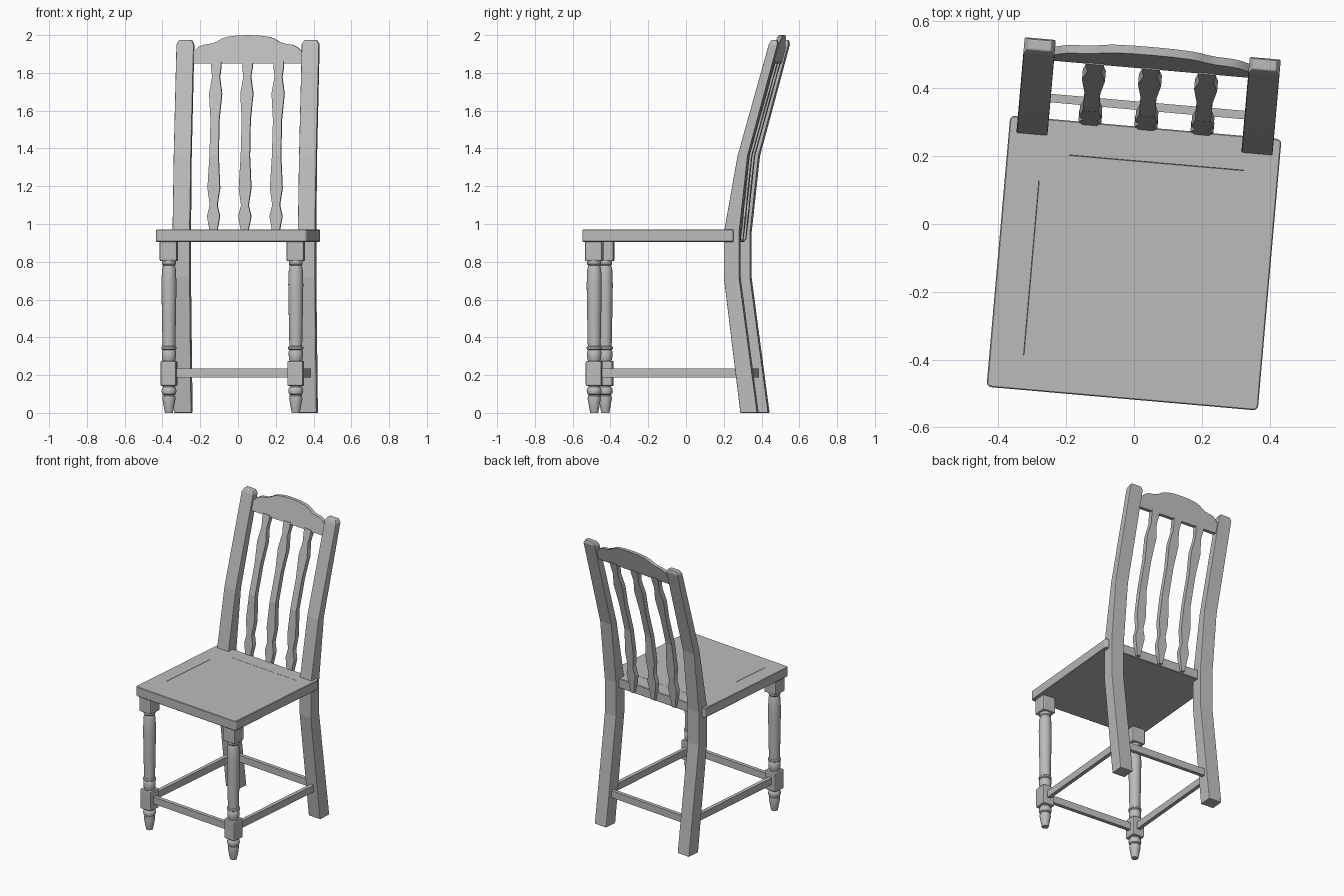
import bpy, bmesh, math
from mathutils import Matrix, Vector

cube = bpy.data.objects.get("Cube")
if cube:
    bpy.data.objects.remove(cube, do_unlink=True)

# One plain grey for the whole chair
grey = bpy.data.materials.new("plain grey")
grey.use_nodes = True
GREY = (0.5, 0.5, 0.5, 1)
grey.diffuse_color = GREY
grey.node_tree.nodes["Principled BSDF"].inputs["Base Color"].default_value = GREY

# The chair stands slightly turned; parts are built square to the seat centre
PLACE = Matrix.Translation((0, -0.115, 0)) @ Matrix.Rotation(math.radians(-5), 4, 'Z')


def finish(name, bm, bevel=0.0, smooth=False):
    bmesh.ops.recalc_face_normals(bm, faces=bm.faces)
    mesh = bpy.data.meshes.new(name)
    bm.to_mesh(mesh)
    bm.free()
    mesh.materials.append(grey)
    obj = bpy.data.objects.new(name, mesh)
    obj.matrix_world = PLACE
    bpy.context.collection.objects.link(obj)
    if bevel:
        mod = obj.modifiers.new("soft edges", 'BEVEL')
        mod.width = bevel
        mod.segments = 2
        mod.limit_method = 'ANGLE'
        mod.angle_limit = math.radians(50)
    if smooth:
        bpy.ops.object.select_all(action='DESELECT')
        obj.select_set(True)
        bpy.context.view_layer.objects.active = obj
        bpy.ops.object.shade_smooth_by_angle(angle=math.radians(35))
    return obj


def loft(name, rings, bevel=0.0, smooth=False):
    """Skin a row of equal-sized point rings and cap both ends."""
    bm = bmesh.new()
    loops = [[bm.verts.new(p) for p in ring] for ring in rings]
    n = len(loops[0])
    for a, b in zip(loops, loops[1:]):
        for i in range(n):
            j = (i + 1) % n
            bm.faces.new((a[i], a[j], b[j], b[i]))
    bm.faces.new(loops[0])
    bm.faces.new(loops[-1])
    return finish(name, bm, bevel, smooth)


def rect(x0, x1, y0, y1, z):
    return [(x0, y0, z), (x1, y0, z), (x1, y1, z), (x0, y1, z)]


def box(name, x0, x1, y0, y1, z0, z1, bevel=0.0):
    return loft(name, [rect(x0, x1, y0, y1, z) for z in (z0, z1)], bevel)


def circle(x, y, z, r, n=24):
    return [(x + r * math.cos(math.tau * i / n), y + r * math.sin(math.tau * i / n), z)
            for i in range(n)]


# Back post side outline: height, front, back
POST = [(0, .437, .527), (.72, .349, .431), (.95, .349, .431),
        (1.36, .422, .476), (1.95, .588, .635)]


def lean(z):
    """Depth of the backrest's middle at a height above the seat."""
    path = [(.9, .402), (1.36, .450), (2.0, .627)]
    (za, a), (zb, b) = path[:2] if z < 1.36 else path[1:]
    return a + (b - a) * (z - za) / (zb - za)


# Seat with a shallow square groove
bm = bmesh.new()
bmesh.ops.create_cube(bm, size=1)
bmesh.ops.scale(bm, vec=(.803, .803, .064), verts=bm.verts)
bmesh.ops.translate(bm, vec=(0, 0, .938), verts=bm.verts)
uprights = [e for e in bm.edges if abs(e.verts[0].co.z - e.verts[1].co.z) > .01]
bmesh.ops.bevel(bm, geom=uprights, offset=.014, segments=3, profile=.5, affect='EDGES')
rims = [e for e in bm.edges if abs(e.calc_face_angle(0)) > 1.2]
bmesh.ops.bevel(bm, geom=rims, offset=.003, segments=1, profile=.5, affect='EDGES')
bm.faces.ensure_lookup_table()
top = max(bm.faces, key=lambda f: f.calc_center_median().z + f.calc_area())
bmesh.ops.inset_region(bm, faces=[top], thickness=.0985)
groove = bmesh.ops.inset_region(bm, faces=[top], thickness=.004, depth=-.006)
bmesh.ops.inset_region(bm, faces=[top], thickness=.004, depth=.006)
finish("seat", bm)

# Turned front leg sections: height, radius
FOOT = [(0, .021), (.03, .027), (.075, .035), (.09, .033), (.095, .028), (.1, .036),
        (.115, .040), (.13, .037), (.137, .031), (.155, .031)]
SHAFT = [(.265, .031), (.28, .034), (.29, .037), (.325, .038), (.333, .033), (.338, .040),
         (.348, .040), (.353, .034), (.5, .037), (.68, .040), (.76, .037), (.78, .031),
         (.787, .037), (.8, .037), (.82, .034)]

for side, s in (("right", -1), ("left", 1)):
    x, y = s * .337, -.343
    for part, outline in (("foot", FOOT), ("shaft", SHAFT)):
        loft(f"{side}_front_leg_{part}", [circle(x, y, z, r) for z, r in outline], smooth=True)
    for part, h, z0, z1 in (("lower_block", .042, .142, .275), ("top_block", .046, .803, .91)):
        box(f"{side}_front_leg_{part}", x - h, x + h, y - h, y + h, z0, z1, .008)

    # Back leg and backrest upright in one bent post
    a, b = s * .333 - .046, s * .333 + .046
    rings = [rect(a, b, f, k, z) for z, f, k in POST]
    rings.append(rect(a + .012, b - .012, .600, .632, 1.973))
    loft(f"{side}_back_post", rings, .004)

    # Side stretcher
    box(f"{side}_stretcher", x - .0125, x + .0125, y, .455, .187, .234)

# Front and back stretchers
for name, y in (("front_stretcher", -.343), ("back_stretcher", .463)):
    box(name, -.33, .33, y - .0125, y + .0125, .187, .234)

# Backrest spindles: height, half width
SPINDLE = [(.915, .012), (.97, .021), (1.04, .034), (1.1, .020), (1.19, .033), (1.36, .024),
           (1.55, .023), (1.69, .034), (1.78, .020), (1.83, .027), (1.86, .027)]
for name, x in (("right", -.166), ("middle", 0), ("left", .166)):
    loft(f"{name}_spindle",
         [rect(x - w, x + w, lean(z) - .016, lean(z) + .016, z) for z, w in SPINDLE])

# Crest rail with an arched top: distance from the middle, top height
CREST = [(.3, 1.9), (.285, 1.915), (.265, 1.935), (.24, 1.948), (.19, 1.956), (.165, 1.966),
         (.14, 1.981), (.11, 1.991), (.06, 1.998)]
arch = [(-x, z) for x, z in CREST] + [(0, 2.0)] + [(x, z) for x, z in reversed(CREST)]
T = .012
loft("crest_rail", [[(x, lean(1.85) - T, 1.85), (x, lean(1.85) + T, 1.85),
                     (x, lean(z) + T, z), (x, lean(z) - T, z)] for x, z in arch], smooth=True)
